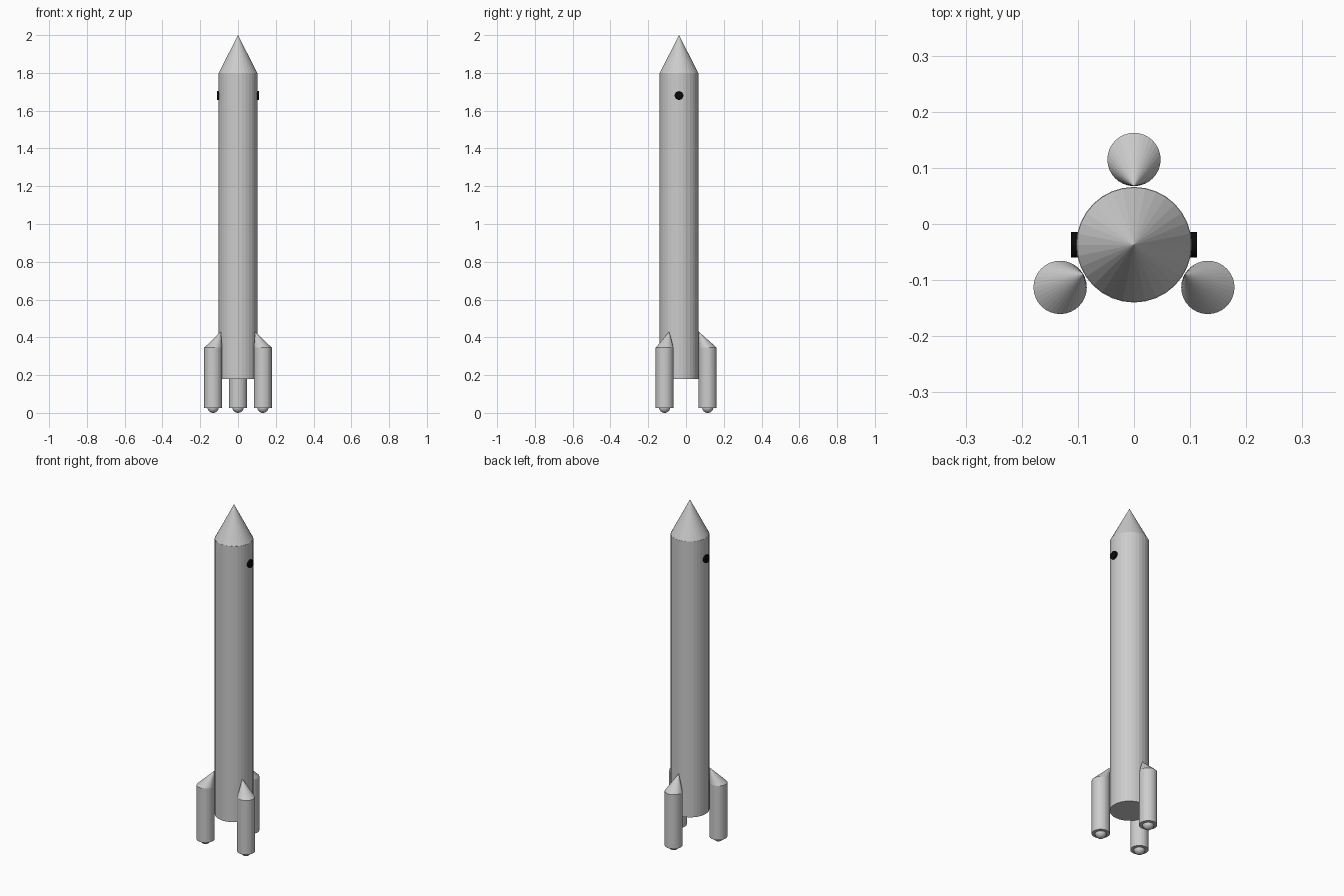
import bpy, bmesh, math
from mathutils import Matrix, Vector

if "Cube" in bpy.data.objects:
    bpy.data.objects.remove(bpy.data.objects["Cube"])

SIDES = 32
AXIS_Y = -0.037      # the body axis sits slightly forward of the origin
BODY_R = 0.103
BOOST_R = 0.0475


def material(name, rgb):
    m = bpy.data.materials.new(name)
    m.diffuse_color = (*rgb, 1)
    m.use_nodes = True
    m.node_tree.nodes["Principled BSDF"].inputs["Base Color"].default_value = m.diffuse_color
    return m


grey = material("light grey", (0.604, 0.604, 0.604))
black = material("black", (0.003, 0.003, 0.003))


def finish(bm, name, mat):
    bmesh.ops.recalc_face_normals(bm, faces=bm.faces)
    me = bpy.data.meshes.new(name)
    bm.to_mesh(me)
    bm.free()
    me.materials.append(mat)
    ob = bpy.data.objects.new(name, me)
    bpy.context.collection.objects.link(ob)
    return ob


def cone(name, mat, x, y, z0, z1, r0, r1, lean=(0, 0)):
    """Upright cylinder or cone; lean shifts the top ring or tip sideways."""
    bm = bmesh.new()
    bmesh.ops.create_cone(bm, cap_ends=True, segments=SIDES, radius1=r0,
                          radius2=r1, depth=z1 - z0)
    bmesh.ops.remove_doubles(bm, verts=bm.verts, dist=1e-5)
    for v in bm.verts:
        if v.co.z > 0:
            v.co.x += lean[0]
            v.co.y += lean[1]
        v.co += Vector((x, y, (z0 + z1) / 2))
    return finish(bm, name, mat)


# Main body and nose
cone("body", grey, 0, AXIS_Y, 0.18, 1.80, BODY_R, BODY_R)
cone("nose_cone", grey, 0, AXIS_Y, 1.80, 2.0, BODY_R - 0.001, 0)

# Three boosters with tips leaning in to the body, and domed ends
for i, deg in enumerate((90, 210, 330)):
    dx, dy = math.cos(math.radians(deg)), math.sin(math.radians(deg))
    x, y = 0.152 * dx, AXIS_Y + 0.152 * dy
    cone(f"booster_{i + 1}", grey, x, y, 0.027, 0.345, BOOST_R, BOOST_R)
    cone(f"booster_tip_{i + 1}", grey, x, y, 0.345, 0.43, BOOST_R, 0,
         (-BOOST_R * dx, -BOOST_R * dy))
    bm = bmesh.new()
    bmesh.ops.create_uvsphere(bm, u_segments=SIDES, v_segments=16, radius=0.03,
                              matrix=Matrix.Translation((x, y, 0.03)))
    finish(bm, f"booster_nozzle_{i + 1}", grey)

# Round side windows
for side, label in ((-1, "left"), (1, "right")):
    bm = bmesh.new()
    bmesh.ops.create_cone(
        bm, cap_ends=True, segments=SIDES, radius1=0.023, radius2=0.023,
        depth=0.012,
        matrix=Matrix.Translation((side * 0.106, AXIS_Y, 1.68))
        @ Matrix.Rotation(math.pi / 2, 4, 'Y'))
    finish(bm, f"window_{label}", black)
